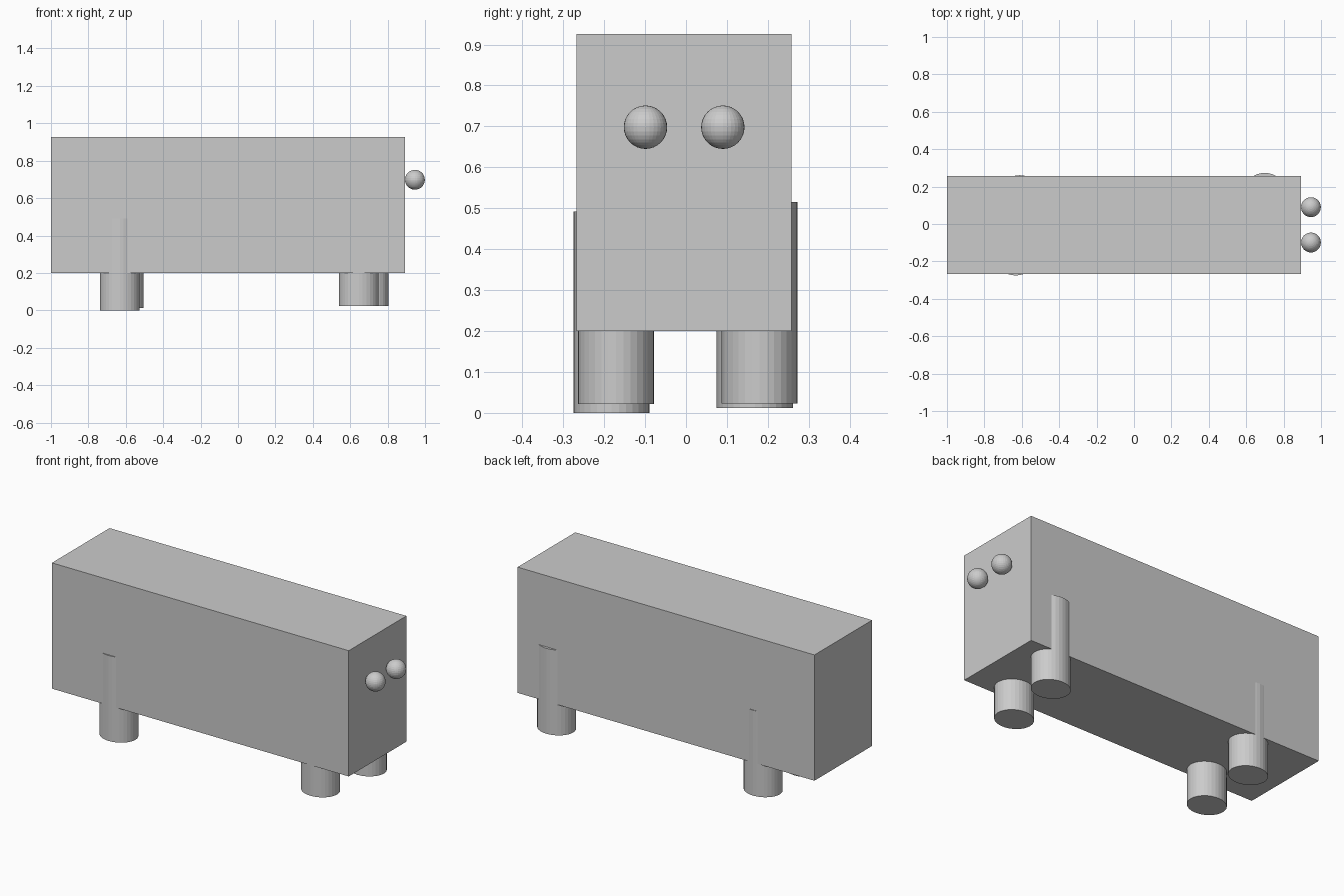
import bpy

if "Cube" in bpy.data.objects:
    bpy.data.objects.remove(bpy.data.objects["Cube"])

# Body
bpy.ops.mesh.primitive_cube_add(size=1, location=(-0.053, -0.005, 0.563))
body = bpy.context.object
body.name = "body"
body.scale = (1.893, 0.525, 0.725)

# Legs: slightly oval cylinders running up into the body
LEG_HEIGHT = 0.492
legs = {
    "rear_leg_right": (-0.632, -0.182, 0.0),
    "rear_leg_left": (-0.610, 0.168, 0.012),
    "front_leg_right": (0.646, -0.171, 0.022),
    "front_leg_left": (0.699, 0.180, 0.023),
}
for name, (x, y, bottom) in legs.items():
    bpy.ops.mesh.primitive_cylinder_add(
        vertices=32, radius=1, depth=LEG_HEIGHT,
        location=(x, y, bottom + LEG_HEIGHT / 2))
    leg = bpy.context.object
    leg.name = name
    leg.scale = (0.106, 0.093, 1)

# Eyes
for name, y in (("eye_right", -0.099), ("eye_left", 0.090)):
    bpy.ops.mesh.primitive_uv_sphere_add(
        segments=32, ring_count=16, radius=0.053, location=(0.946, y, 0.698))
    bpy.context.object.name = name
